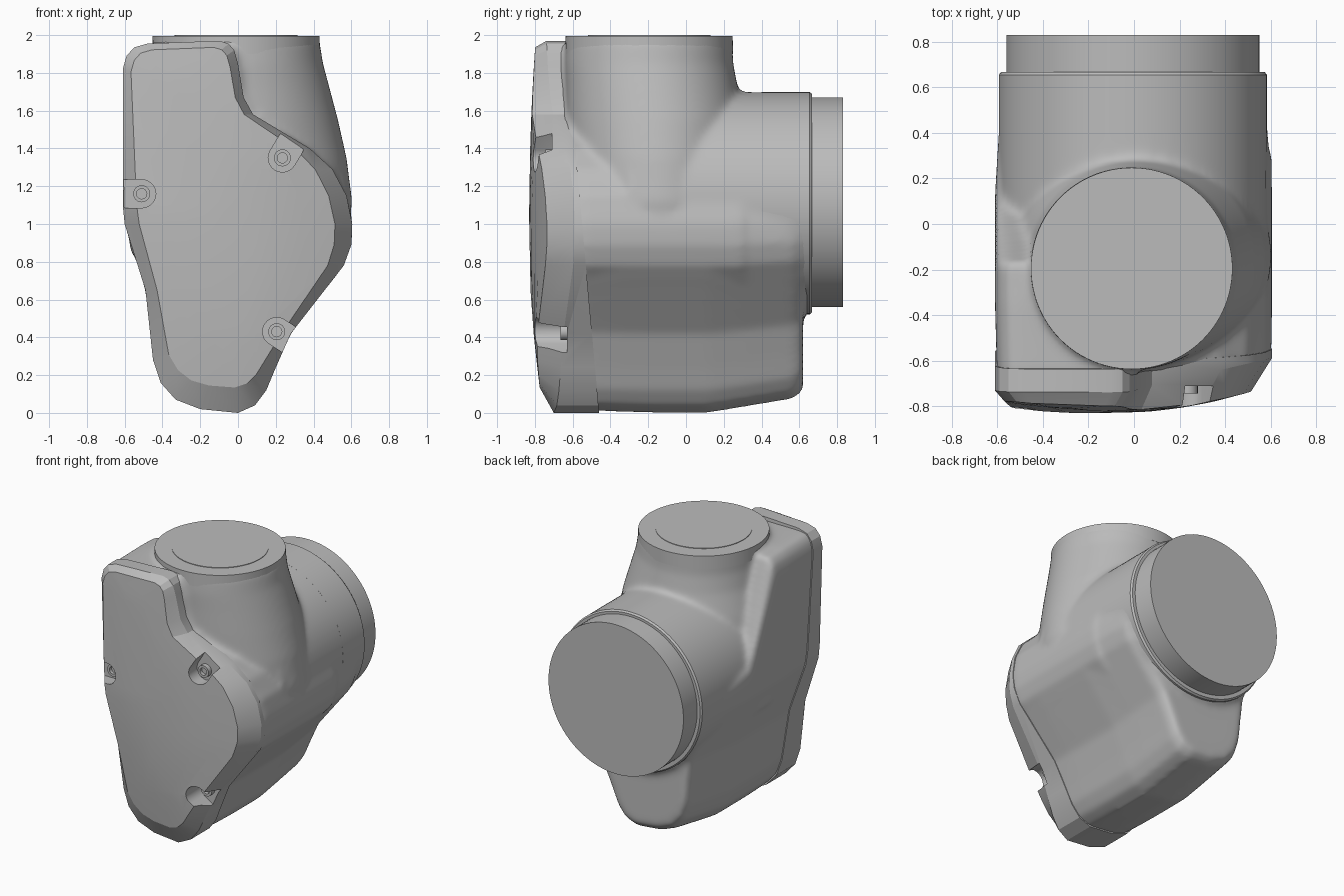
import bpy, bmesh, math
from mathutils import Vector

if "Cube" in bpy.data.objects:
    bpy.data.objects.remove(bpy.data.objects["Cube"], do_unlink=True)

grey = bpy.data.materials.new("cast grey")
grey.use_nodes = True
grey.diffuse_color = (0.5, 0.5, 0.5, 1)
grey.node_tree.nodes["Principled BSDF"].inputs["Base Color"].default_value = (0.5, 0.5, 0.5, 1)


def add_loft(bm, rings):
    """Bridge equal rings of points and cap both ends."""
    loops = [[bm.verts.new(p) for p in ring] for ring in rings]
    n = len(loops[0])
    for a, b in zip(loops, loops[1:]):
        for i in range(n):
            j = (i + 1) % n
            bm.faces.new((a[i], a[j], b[j], b[i]))
    bm.faces.new(loops[0][::-1])
    bm.faces.new(loops[-1])


def make_object(name, *lofts):
    bm = bmesh.new()
    for rings in lofts:
        add_loft(bm, rings)
    bmesh.ops.recalc_face_normals(bm, faces=bm.faces)
    big = [f for f in bm.faces if len(f.verts) > 4]
    bmesh.ops.triangulate(bm, faces=big)
    mesh = bpy.data.meshes.new(name)
    bm.to_mesh(mesh)
    bm.free()
    mesh.materials.append(grey)
    obj = bpy.data.objects.new(name, mesh)
    bpy.context.collection.objects.link(obj)
    return obj


def smooth(obj, degrees=25):
    bpy.ops.object.select_all(action='DESELECT')
    obj.select_set(True)
    bpy.context.view_layer.objects.active = obj
    bpy.ops.object.shade_smooth_by_angle(angle=math.radians(degrees))


def ring_z(cx, cy, z, rx, ry, n=96):
    return [(cx + rx * math.cos(a), cy + ry * math.sin(a), z)
            for a in (math.tau * i / n for i in range(n))]


def ring_y(cx, cz, y, r, n=96):
    return [(cx + r * math.cos(a), y, cz + r * math.sin(a))
            for a in (math.tau * i / n for i in range(n))]


# Silhouette shared by the cover and the housing (x, z)
outline = [(-.61, 1.82), (-.59, 1.89), (-.55, 1.935), (-.48, 1.955), (-.1, 1.97),
           (-.05, 1.955), (-.02, 1.92), (0, 1.85), (.03, 1.67), (.08, 1.58),
           (.38, 1.4), (.5, 1.29), (.575, 1.15), (.605, 1), (.6, .89), (.56, .78),
           (.28, .42), (.2, .24), (.15, .12), (.09, .04), (0, 0), (-.2, .02),
           (-.33, .07), (-.41, .16), (-.45, .28), (-.49, .65), (-.6, 1), (-.61, 1.1)]


def seam_y(z):
    return -.46 - .09 * z


def front_y(x, z):
    y = -.83 + .25 * max(0, x + .1) ** 2 + .2 * min(0, x + .2) ** 2
    return y + .04 * (z - 1.05) ** 2 + .05 * max(0, .52 - x - z)


# Front cover: side wall, wide chamfer and gently domed face
def toward_spine(x, z, t):
    sz = min(max(z, .42), 1.72)
    sx = -.05 - .25 * min(max((sz - 1) / .7, 0), 1)
    return x + (sx - x) * t, z + (sz - z) * t


def cover_ring(t):
    ring = []
    for x, z in outline:
        bevel = t + (.18 * max(0, 1 - z / .45) if t < .3 else 0)
        px, pz = toward_spine(x, z, bevel)
        ring.append((px, front_y(px, pz), pz))
    return ring


seam_ring = [(x, seam_y(z), z) for x, z in outline]
rim_ring = [(x, -.70 + .11 * max(0, x) / .6 - .05 * max(0, z - 1.2), z) for x, z in outline]
cover = make_object("front_cover", [seam_ring, rim_ring] +
                    [cover_ring(t) for t in (.14, .38, .6, .8)])

# Screw pockets cut into the cover edge, open toward the outside
screws = [(-.51, 1.16, -.71, 180), (.235, 1.35, -.71, 59), (.205, .43, -.63, -33)]
for x, z, floor, angle in screws:
    a = math.radians(angle)
    profile = [(x + .075 * math.cos(a + b), z + .075 * math.sin(a + b))
               for b in (math.pi * (.5 + i / 12) for i in range(13))]
    out = Vector((math.cos(a), math.sin(a))) * .25
    profile += [(profile[-1][0] + out.x, profile[-1][1] + out.y),
                (profile[0][0] + out.x, profile[0][1] + out.y)]
    cutter = make_object("pocket_cutter", [[(px, y, pz) for px, pz in profile]
                                           for y in (floor, -1)])
    cutter.hide_render = True
    cut = cover.modifiers.new("pocket", 'BOOLEAN')
    cut.operation = 'DIFFERENCE'
    cut.solver = 'EXACT'
    cut.object = cutter
    bpy.context.view_layer.objects.active = cover
    bpy.ops.object.modifier_apply(modifier=cut.name)
    bpy.data.objects.remove(cutter, do_unlink=True)
    # Socket-head screw in the pocket
    head = floor - .035
    smooth(make_object("cover_screw", [ring_y(x, z, floor + .02, .045, 24),
                                       ring_y(x, z, head, .045, 24),
                                       ring_y(x, z, head, .027, 24),
                                       ring_y(x, z, head + .025, .027, 24)]))
smooth(cover, 20)


# Housing: silhouette swept backward, lowered behind the shoulder
def sweep_ring(y, top, bottom, scale):
    ring = []
    for x, z in outline:
        lifted = bottom + z * (1.1 - bottom) / 1.1 if z < 1.1 else z
        px = -.02 + (x + .02) * scale
        ring.append((px, seam_y(z) - .05 if y is None else y, min(lifted, top)))
    return ring


sweep = [sweep_ring(None, 1.94, .012, .985), sweep_ring(-.35, 1.94, .004, 1),
         sweep_ring(-.17, 1.93, .0, 1), sweep_ring(.12, 1.22, .0, 1),
         sweep_ring(.3, 1.15, .03, .985), sweep_ring(.57, 1.1, .075, .95),
         sweep_ring(.62, 1.05, .12, .9)]

# Neck flaring down into the housing
neck = [ring_z(cx, cy, z, rx, ry) for z, cx, cy, rx, ry in (
    (1.98, -.01, -.195, .44, .44), (1.85, 0, -.195, .45, .445),
    (1.72, .01, -.18, .475, .455), (1.55, .01, -.16, .52, .475),
    (1.35, .01, -.15, .565, .48), (1.12, .005, -.14, .6, .49), (.85, 0, -.12, .57, .47))]

# Rear barrel
barrel = [ring_y(-.005, 1.11, y, .588) for y in (-.3, .65)]

# Cheek filling the right flank between the cover and the barrel
cheek = [[(x, y, z) for x, z in ((.3, 1.35), (.5, 1.27), (.575, 1.15), (.607, 1),
                                (.6, .89), (.56, .78), (.3, .5))] for y in (-.54, .3)]

housing = make_object("housing", sweep, neck, barrel, cheek)
fuse = housing.modifiers.new("fuse", 'REMESH')
fuse.mode = 'VOXEL'
fuse.voxel_size = .018
fuse.use_smooth_shade = True
soften = housing.modifiers.new("soften", 'SMOOTH')
soften.factor = .5
soften.iterations = 14

# Crisp machined rims and flanges
smooth(make_object("neck_collar", [ring_z(-.01, -.195, 1.9, .444, .444),
                                   ring_z(-.01, -.195, 1.996, .442, .442)]))
smooth(make_object("neck_plate", [ring_z(-.01, -.195, 1.98, .325, .325),
                                  ring_z(-.01, -.195, 2, .325, .325)]))
smooth(make_object("barrel_rim", [ring_y(-.005, 1.11, .4, .588),
                                  ring_y(-.005, 1.11, .655, .588),
                                  ring_y(-.005, 1.11, .668, .578)]))
smooth(make_object("rear_flange", [ring_y(-.005, 1.115, .6, .555),
                                   ring_y(-.005, 1.115, .83, .555)]))
